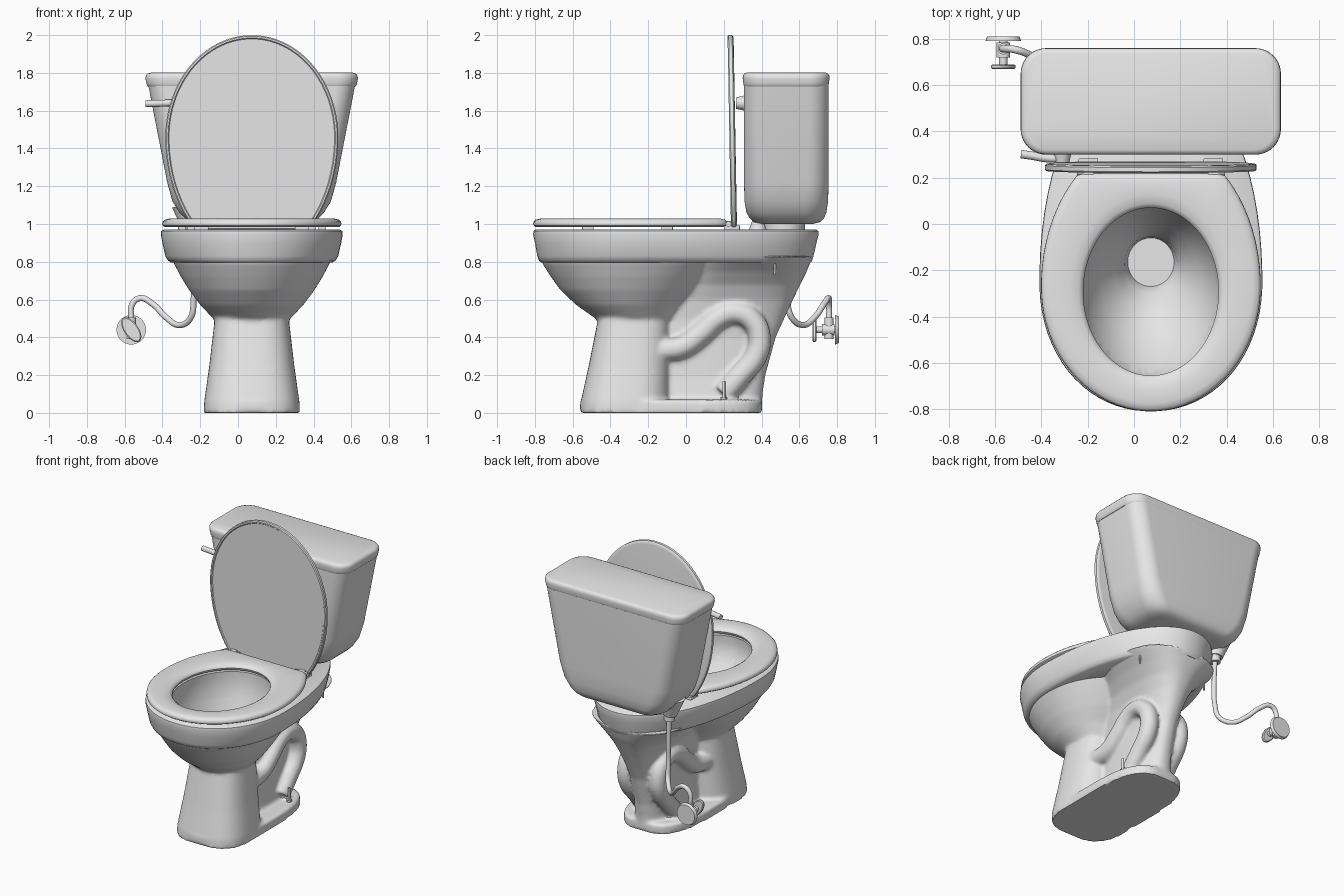
import bpy, bmesh, math
from mathutils import Vector, Matrix

if "Cube" in bpy.data.objects:
    bpy.data.objects.remove(bpy.data.objects["Cube"])

CX, SEG = 0.073, 72          # centre line of the toilet, points per ring
MAT = bpy.data.materials.new("light grey")
MAT.diffuse_color = (0.8, 0.8, 0.8, 1)
MAT.use_nodes = True
MAT.node_tree.nodes["Principled BSDF"].inputs["Base Color"].default_value = MAT.diffuse_color


def finish(name, bm):
    bmesh.ops.recalc_face_normals(bm, faces=bm.faces[:])
    me = bpy.data.meshes.new(name)
    bm.to_mesh(me)
    bm.free()
    ob = bpy.data.objects.new(name, me)
    bpy.context.collection.objects.link(ob)
    me.materials.append(MAT)
    return ob


def select(*obs):
    bpy.ops.object.select_all(action='DESELECT')
    for o in obs:
        o.select_set(True)
    bpy.context.view_layer.objects.active = obs[0]


def apply_mods(ob):
    select(ob)
    bpy.ops.object.convert(target='MESH')


def egg(z, hw, yf, yb, mid=None, n=2.0, cut=9.0):
    """Oval ring; separate front and back lengths, optional straight back."""
    mid = (yf + yb) / 2 if mid is None else mid
    pts = []
    for i in range(SEG):
        t = 2 * math.pi * (i + 0.5) / SEG
        c, s = math.cos(t), math.sin(t)
        x = math.copysign(abs(c) ** (2 / n), c) * hw
        y = mid + (yb - mid if s > 0 else mid - yf) * math.copysign(abs(s) ** (2 / n), s)
        pts.append((CX + x, min(y, cut), z))
    return pts


def rrect(z, x0, x1, y0, y1, r):
    """Rounded rectangle ring."""
    pts = []
    for k, (x, y) in enumerate([(x1 - r, y1 - r), (x0 + r, y1 - r), (x0 + r, y0 + r), (x1 - r, y0 + r)]):
        for i in range(11):
            a = math.pi / 2 * (k + i / 10)
            pts.append((x + r * math.cos(a), y + r * math.sin(a), z))
    return pts


def loft(name, rings, cyclic=False):
    bm = bmesh.new()
    vs = [[bm.verts.new(p) for p in ring] for ring in rings]
    n = len(vs[0])
    pairs = list(zip(vs, vs[1:])) + ([(vs[-1], vs[0])] if cyclic else [])
    for a, b in pairs:
        for i in range(n):
            j = (i + 1) % n
            bm.faces.new((a[i], a[j], b[j], b[i]))
    if not cyclic:
        bm.faces.new(vs[0])
        bm.faces.new(vs[-1])
    return finish(name, bm)


def cyl(name, p0, p1, r0, r1=None, seg=32):
    p0, p1 = Vector(p0), Vector(p1)
    d = p1 - p0
    m = Matrix.Translation((p0 + p1) / 2) @ d.to_track_quat('Z', 'Y').to_matrix().to_4x4()
    bm = bmesh.new()
    bmesh.ops.create_cone(bm, cap_ends=True, segments=seg, radius1=r0,
                          radius2=r0 if r1 is None else r1, depth=d.length, matrix=m)
    return finish(name, bm)


def box(name, x0, x1, y0, y1, z0, z1, r=0.006):
    return loft(name, [rrect(z0, x0, x1, y0, y1, r), rrect(z1, x0, x1, y0, y1, r)])


def tube(name, pts, r):
    cu = bpy.data.curves.new(name, 'CURVE')
    cu.dimensions, cu.bevel_depth, cu.bevel_resolution = '3D', r, 6
    cu.use_fill_caps, cu.resolution_u = True, 10
    sp = cu.splines.new('BEZIER')
    sp.bezier_points.add(len(pts) - 1)
    for b, p in zip(sp.bezier_points, pts):
        b.co = p
        b.handle_left_type = b.handle_right_type = 'AUTO'
    ob = bpy.data.objects.new(name, cu)
    bpy.context.collection.objects.link(ob)
    cu.materials.append(MAT)
    apply_mods(ob)
    return ob


# --- ceramic body: overlapping lofts fused into one smooth form ---
parts = [
    loft("toilet_body", [egg(*s) for s in [  # bowl underside
        (.45, .17, -.44, -.08), (.49, .195, -.465, -.05), (.57, .272, -.58, .0), (.65, .332, -.665, .08),
        (.72, .375, -.715, .14), (.79, .412, -.76, .2), (.83, .43, -.77, .22)]]),
    loft("pedestal", [egg(z, hw, yf, -.08, n=2.7) for z, hw, yf in [
        (0, .255, -.562), (.06, .252, -.557), (.25, .225, -.515), (.5, .196, -.465)]]),
    loft("foot", [egg(z, .255 - d, -.562 + d, .405 - d, n=3) for z, d in [(0, 0), (.06, .002), (.07, .01)]]),
    loft("neck", [egg(z, hw, yf, yb, n=2.5) for z, hw, yf, yb in [
        (0, .14, -.25, .402), (.1, .125, -.25, .405), (.2, .115, -.25, .42), (.4, .115, -.25, .475),
        (.5, .125, -.2, .52), (.6, .15, -.15, .567), (.68, .19, -.1, .605),
        (.75, .25, -.05, .64), (.83, .34, .0, .67)]])]
trap = [(-.14, .33), (-.02, .35), (.08, .42), (.17, .5), (.26, .53), (.35, .49), (.39, .4),
        (.37, .3), (.29, .2), (.2, .1)]
for s in (-1, 1):  # trapway bulge on both sides
    parts.append(tube("trapway", [(CX + s * .125, y, z) for y, z in trap], .06))
select(*parts)
bpy.ops.object.join()
body = bpy.context.object
rm = body.modifiers.new("fuse", 'REMESH')
rm.mode, rm.voxel_size = 'VOXEL', .012
sm = body.modifiers.new("soften", 'SMOOTH')
sm.factor, sm.iterations = .5, 6
apply_mods(body)

# rim and rear shelf
rim = loft("bowl_rim", [egg(z, hw, yf, yb, mid=-.25, n=2.08) for z, hw, yf, yb in [
    (.795, .425, -.765, .66), (.805, .443, -.778, .668), (.83, .458, -.788, .676), (.9, .474, -.80, .692),
    (.945, .482, -.81, .703), (.962, .48, -.808, .702), (.97, .468, -.797, .69)]])

# hollow of the bowl
hollow = loft("hollow", [egg(*s) for s in [
    (1.0, .3, -.665, .085), (.92, .305, -.67, .085), (.85, .3, -.66, .075), (.75, .27, -.6, .045),
    (.65, .215, -.5, .005), (.57, .155, -.4, -.03), (.5, .115, -.3, -.055), (.42, .1, -.27, -.06)]])
hollow.hide_render = True
for ob in (body, rim):
    b = ob.modifiers.new("hollow", 'BOOLEAN')
    b.operation, b.object, b.solver = 'DIFFERENCE', hollow, 'EXACT'
    apply_mods(ob)
bpy.data.objects.remove(hollow)


# --- seat and raised lid share one outline ---
def seat_ring(z, d, hw=.475):
    return egg(z, hw - d, -.81 + d, .38 - d, mid=-.27, cut=.22 - d)


def hole_ring(z, d):
    return egg(z, .2925 + d, -.655 - d, .07 + d)


loft("seat", [seat_ring(.985, .012), seat_ring(.992, .002), seat_ring(1.0, 0), seat_ring(1.012, .002),
              seat_ring(1.022, .012), seat_ring(1.028, .035), hole_ring(1.027, .06), hole_ring(1.02, .02),
              hole_ring(1.01, .004), hole_ring(1.0, 0), hole_ring(.985, .006)], cyclic=True)

lid = loft("seat_lid", [seat_ring(z, d, .458) for z, d in [
    (-.010, .020), (-.016, .015), (-.016, .006), (-.010, 0), (.008, 0), (.014, .006), (.016, .02)]])
for v in lid.data.vertices:  # stand it upright, leaning slightly forward
    x, y, z = v.co
    up = 1.19 - y
    v.co = (x, .245 + z - .018 * (up - 1.49), up)

for s in (-1, 1):
    hx = CX + s * .27
    box("seat_hinge", hx - .042, hx + .042, .20, .285, .965, .992)
    cyl("hinge_pin", (hx - .05, .225, 1.0), (hx + .05, .225, 1.0), .015, seg=20)
    box("hinge_arm", hx - .022, hx + .022, .17, .25, .99, 1.015)
    for y, o in ((-.10, .37), (-.52, .32)):
        box("seat_bumper", CX + s * o - .02, CX + s * o + .02, y - .03, y + .03, .965, .99)
    # mounting studs and floor bolts
    cyl("shelf_stud", (CX + s * .27, .47, .73), (CX + s * .27, .47, .82), .006, seg=12)
    cyl("floor_bolt", (CX + s * .19, .2, .06), (CX + s * .19, .2, .165), .008, seg=12)
    cyl("floor_nut", (CX + s * .19, .2, .065), (CX + s * .19, .2, .085), .018, seg=6)
    cyl("tank_boss", (CX + s * .2, .38, .96), (CX + s * .2, .38, 1.03), .05, .025)

# --- tank ---
loft("tank", [rrect(*s) for s in [
    (1.0, -.2, .345, .4, .67, .08), (1.01, -.25, .395, .36, .71, .1), (1.03, -.28, .425, .338, .73, .11),
    (1.06, -.31, .455, .32, .743, .12), (1.12, -.347, .492, .31, .752, .12), (1.22, -.375, .52, .307, .755, .11),
    (1.735, -.475, .62, .307, .755, .1)]])
loft("tank_lid", [rrect(z, -.49 + d, .635 - d, .3 + d * .7, .76 - d * .7, .11 - d * .5) for z, d in [
    (1.727, .014), (1.733, .008), (1.745, .005), (1.77, .0), (1.785, .002), (1.795, .010), (1.801, .028)]])
cyl("tank_gasket", (CX, .52, .96), (CX, .52, 1.02), .11)

# flush lever
cyl("lever_boss", (-.31, .265, 1.64), (-.31, .31, 1.64), .03, .04)
tube("flush_lever", [(-.29, .283, 1.642), (-.38, .285, 1.64), (-.44, .295, 1.638), (-.488, .302, 1.637)], .018)

# --- water supply ---
cyl("supply_spout", (-.245, .53, .965), (-.265, .53, 1.10), .045, .085)
cyl("supply_nut", (-.24, .53, .925), (-.24, .53, .968), .036, seg=12)
tube("supply_hose", [(-.24, .53, .95), (-.232, .53, .75), (-.235, .535, .6), (-.25, .56, .505),
                     (-.31, .62, .465), (-.38, .68, .505), (-.45, .73, .575), (-.52, .755, .607),
                     (-.56, .757, .575), (-.565, .757, .49)], .016)
VX, VZ = -.565, .44
cyl("valve_outlet", (VX, .757, .39), (VX, .757, .505), .024)
cyl("valve_stem", (VX, .68, VZ), (VX, .80, VZ), .018)
cyl("valve_body", (VX, .72, VZ), (VX, .785, VZ), .03)
cyl("wall_flange", (VX, .79, VZ), (VX, .81, VZ), .078, .07)
# oval valve handle, turned
knob = loft("valve_handle", [egg(z, .038 - d, -.075 + d, .075 - d) for z, d in
                             [(0, .006), (.005, 0), (.015, 0), (.02, .006)]])
knob.data.transform(Matrix.Translation((VX, .69, VZ)) @ Matrix.Rotation(math.radians(-35), 4, 'Y')
                    @ Matrix.Rotation(math.radians(90), 4, 'X') @ Matrix.Translation((-CX, 0, 0)))

# smooth shading with sharp edges kept
for ob in bpy.context.scene.objects:
    ob.data.shade_smooth()
    ob.data.set_sharp_from_angle(angle=math.radians(38))
